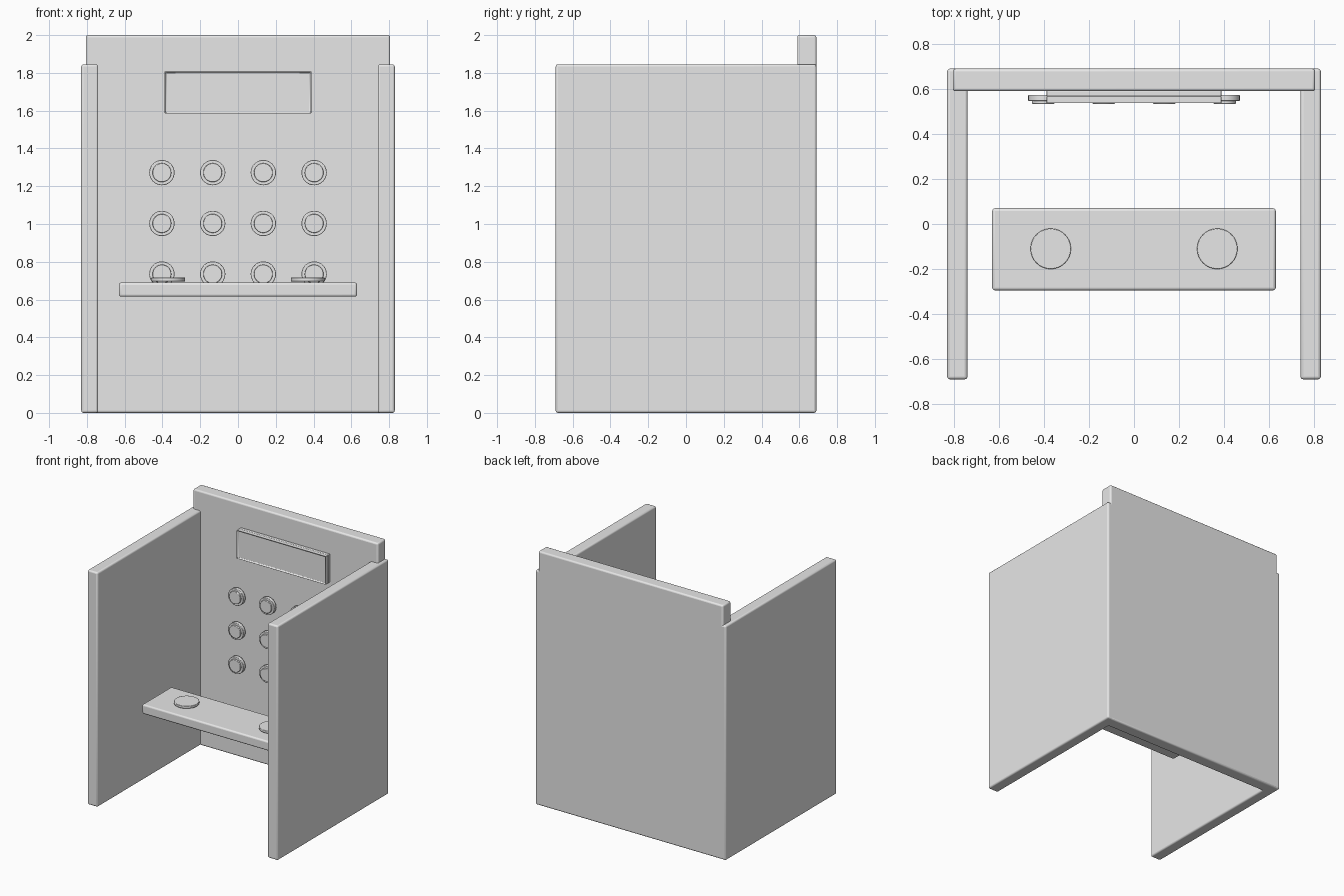
import bpy
import bmesh
import math
from mathutils import Matrix

if "Cube" in bpy.data.objects:
    bpy.data.objects.remove(bpy.data.objects["Cube"])

grey = bpy.data.materials.new("plain grey")
grey.diffuse_color = (0.8, 0.8, 0.8, 1)
grey.use_nodes = True
grey.node_tree.nodes["Principled BSDF"].inputs["Base Color"].default_value = grey.diffuse_color


def finish(name, bm, bevel=0.0, segments=3):
    mesh = bpy.data.meshes.new(name)
    bmesh.ops.recalc_face_normals(bm, faces=bm.faces)
    bm.to_mesh(mesh)
    bm.free()
    mesh.materials.append(grey)
    obj = bpy.data.objects.new(name, mesh)
    bpy.context.collection.objects.link(obj)
    if bevel:
        mod = obj.modifiers.new("rounded edges", 'BEVEL')
        mod.width = bevel
        mod.segments = segments
        mod.limit_method = 'ANGLE'
    bpy.ops.object.select_all(action='DESELECT')
    obj.select_set(True)
    bpy.context.view_layer.objects.active = obj
    bpy.ops.object.shade_smooth_by_angle(angle=math.radians(35))
    return obj


def box_mesh(lo, hi):
    bm = bmesh.new()
    size = [b - a for a, b in zip(lo, hi)]
    mid = [(a + b) / 2 for a, b in zip(lo, hi)]
    bmesh.ops.create_cube(bm, size=1, matrix=Matrix.Translation(mid) @ Matrix.Diagonal((*size, 1)))
    return bm


def box(name, lo, hi, bevel=0.012):
    return finish(name, box_mesh(lo, hi), bevel)


def disc(name, centre, radius, depth, facing_front=False, bevel=0.003):
    bm = bmesh.new()
    turn = Matrix.Rotation(math.pi / 2 if facing_front else 0, 4, 'X')
    bmesh.ops.create_cone(bm, cap_ends=True, segments=32, radius1=radius, radius2=radius,
                          depth=depth, matrix=Matrix.Translation(centre) @ turn)
    return finish(name, bm, bevel, 2)


# Booth walls
box("back_panel", (-0.805, 0.59, 0), (0.805, 0.69, 2.0))
for side, x0, x1 in (("left", -0.83, -0.74), ("right", 0.74, 0.83)):
    box(side + "_panel", (x0, -0.69, 0), (x1, 0.69, 1.845))

# Shelf with two round pads
box("shelf", (-0.63, -0.295, 0.615), (0.63, 0.07, 0.69))
for x in (-0.37, 0.37):
    disc("shelf_pad", (x, -0.11, 0.706), 0.09, 0.02)

# Display: backing plate and a front frame with a recessed screen
box("display_backing", (-0.388, 0.568, 1.585), (0.388, 0.592, 1.808), 0.003)
bm = box_mesh((-0.388, 0.535, 1.585), (0.388, 0.568, 1.808))
front = [f for f in bm.faces if f.calc_center_median().y < 0.54]
bmesh.ops.inset_region(bm, faces=front, thickness=0.013)
bmesh.ops.translate(bm, verts=front[0].verts, vec=(0, 0.012, 0))
finish("display_frame", bm, 0.002, 1)

# Grid of push buttons
for z in (0.735, 1.003, 1.272):
    for x in (-0.403, -0.134, 0.134, 0.403):
        disc("button_ring", (x, 0.56, z), 0.067, 0.028, True)
        disc("button_cap", (x, 0.541, z), 0.05, 0.014, True)
